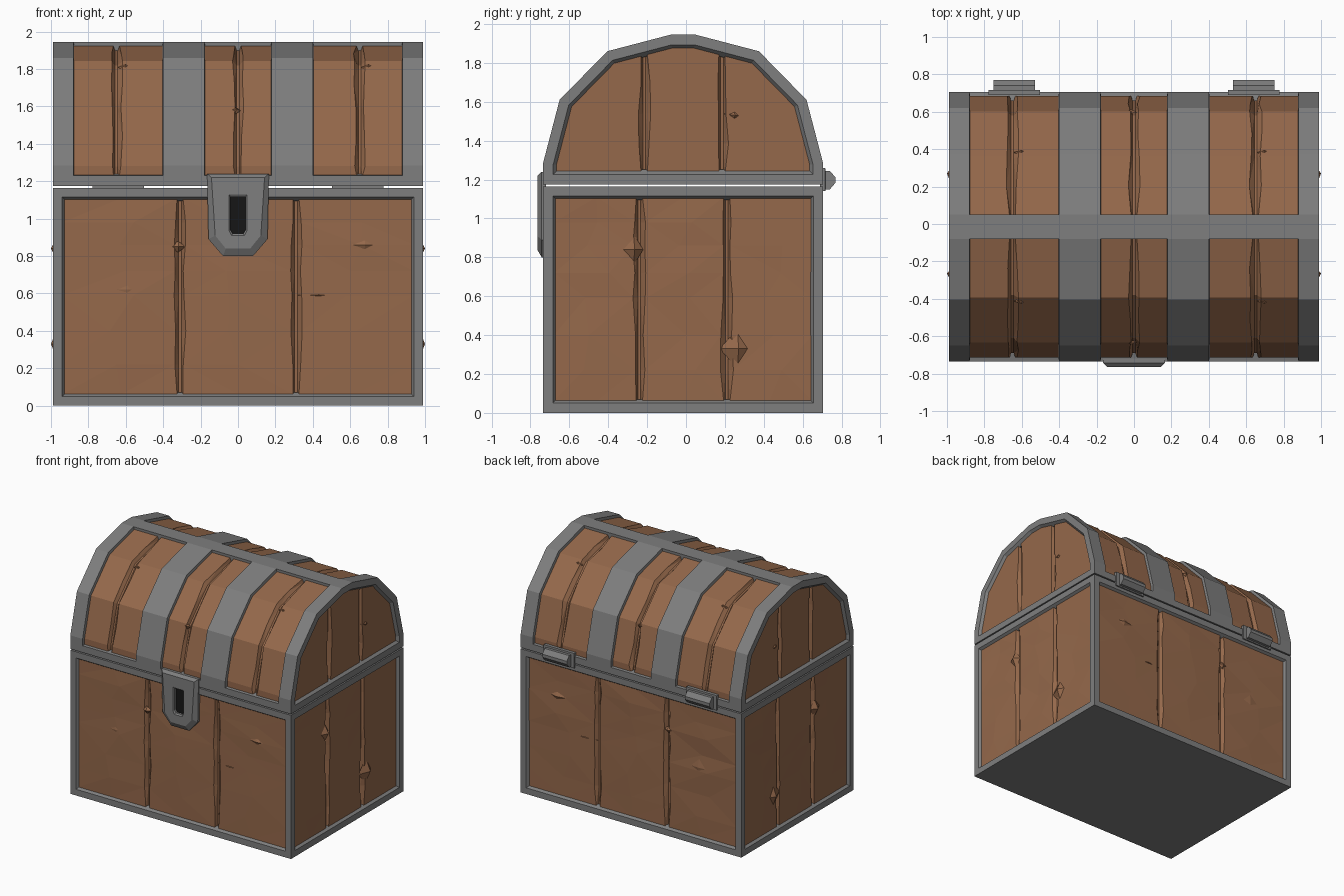
import bpy, bmesh, random
from mathutils import Vector

if "Cube" in bpy.data.objects:
    bpy.data.objects.remove(bpy.data.objects["Cube"])

random.seed(7)
CY = -0.015                  # middle of the chest shell in y
HX, HY = 0.99, 0.72          # half width, half depth of the shell
SEAM = 1.17


def material(name, color):
    m = bpy.data.materials.new(name)
    m.diffuse_color = (*color, 1)
    m.use_nodes = True
    m.node_tree.nodes["Principled BSDF"].inputs["Base Color"].default_value = m.diffuse_color
    return m


WOOD = material("wood", (0.30, 0.14, 0.07))
BLACK = material("dark_hole", (0.008, 0.008, 0.008))


def finish(bm, name, mats=()):
    me = bpy.data.meshes.new(name)
    bm.to_mesh(me)
    bm.free()
    for m in mats:
        me.materials.append(m)
    ob = bpy.data.objects.new(name, me)
    bpy.context.collection.objects.link(ob)
    return ob


def sink(bm, faces, border, bevel):
    """Frame a face: flat border, sloped lip, then a deep floor."""
    for t, d in ((border, 0), (bevel, -0.03), (0, -0.03)):
        bmesh.ops.inset_individual(bm, faces=faces, thickness=t, depth=d, use_even_offset=True)


def lerp_path(pts, t):
    i = min(int(t), len(pts) - 2)
    return Vector(pts[i]).lerp(Vector(pts[i + 1]), t - i)


def wood(name, place, u0, u1, grooves, rows, extra=(), chips=(), mids=True):
    """Sheet of planks: V grooves with ragged lips, uneven faces, raised splinters."""
    cols = [(u0, 0.02, "edge"), (u1, 0.02, "edge")] + [(u, 0.02, "edge") for u in extra]
    for g in grooves:
        cols += [(g - 0.016, 0.02, "left"), (g - 0.007, 0.045, "deep"),
                 (g + 0.007, 0.045, "deep"), (g + 0.016, 0.02, "right")]
    if mids:
        stops = [u0, *grooves, u1]
        cols += [((a + b) / 2, 0.02, "mid") for a, b in zip(stops, stops[1:])]
    cols.sort()
    bm = bmesh.new()
    grid = []
    for r, v in enumerate(rows):
        inner = 0 < r < len(rows) - 1
        line = []
        for u, d, kind in cols:
            if inner and kind == "left":
                u -= random.uniform(0, 0.018)
            if inner and kind == "right":
                u += random.uniform(0, 0.018)
            if inner and kind == "mid":
                u += random.uniform(-0.07, 0.07)
                d += random.uniform(-0.009, 0.006)
            line.append(bm.verts.new(place(u, v, d)))
        grid.append(line)
    for a, b in zip(grid, grid[1:]):
        for c in range(len(cols) - 1):
            bm.faces.new((a[c], a[c + 1], b[c + 1], b[c]))
    for u, v, wu, wv, d in chips:
        base = [bm.verts.new(place(u + x * wu, v + y * wv, 0.03))
                for x, y in ((-1, 0), (0.2, -1), (1, 0), (0.2, 1))]
        tip = bm.verts.new(place(u + 0.25 * wu, v, d))
        for i in range(4):
            bm.faces.new((base[i], base[(i + 1) % 4], tip))
    bm.normal_update()
    mid = Vector((0, CY, 0.9))
    if sum(f.normal.dot(f.calc_center_median() - mid) * f.calc_area() for f in bm.faces) < 0:
        bmesh.ops.reverse_faces(bm, faces=bm.faces[:])
    bmesh.ops.triangulate(bm, faces=bm.faces[:])
    return finish(bm, name, [WOOD])


def loft(name, rings, mats=(), last_mat=0):
    """Join equal-length point rings into a closed solid."""
    bm = bmesh.new()
    vs = [[bm.verts.new(p) for p in ring] for ring in rings]
    n = len(vs[0])
    for a, b in zip(vs, vs[1:]):
        for i in range(n):
            bm.faces.new((a[i], a[(i + 1) % n], b[(i + 1) % n], b[i]))
    bm.faces.new(vs[0])
    bm.faces.new(vs[-1]).material_index = last_mat
    bmesh.ops.recalc_face_normals(bm, faces=bm.faces[:])
    return finish(bm, name, mats)


# Body frame: box with four sunken sides
bm = bmesh.new()
bmesh.ops.create_cube(bm, size=1)
top = SEAM - 0.005
for v in bm.verts:
    v.co = (v.co.x * 2 * HX, CY + v.co.y * 2 * HY, (v.co.z + 0.5) * top)
bm.normal_update()
sink(bm, [f for f in bm.faces if abs(f.normal.z) < 0.5], 0.05, 0.02)
finish(bm, "body_frame")

# Body planks on all four sides
rows = [0.06, 0.22, 0.40, 0.59, 0.72, 0.86, 0.98, 1.11]
face_chips = [(-0.33, 0.85, 0.05, 0.03, 0.008), (0.65, 0.86, 0.12, 0.05, 0.004),
              (-0.64, 0.62, 0.20, 0.11, 0.010), (0.41, 0.59, 0.10, 0.008, 0.012)]
side_chips = [(-0.28, 0.84, 0.06, 0.08, -0.01), (0.25, 0.33, 0.08, 0.10, -0.01)]
for s, label in ((-1, "front"), (1, "back")):
    wood(label + "_planks", lambda u, v, d, s=s: (u, CY + s * (HY - d), v),
         -0.94, 0.94, (-0.31, 0.31), rows, chips=face_chips)
for s, label in ((-1, "left"), (1, "right")):
    wood(label + "_planks", lambda u, v, d, s=s: (s * (HX - d), u, v),
         -0.68, 0.65, (-0.24, 0.21), rows, chips=side_chips)

# Lid frame: faceted barrel with bands, ridge strip and sunken panels
half = [(0.72, 1.23), (0.72, 1.285), (0.635, 1.61), (0.39, 1.86), (0.065, 1.945)]
profile = [(-0.72, SEAM + 0.005)] + [(-y, z) for y, z in half] + half[::-1] + [(0.72, SEAM + 0.005)]
xs = [-0.99, -0.88, -0.40, -0.18, 0.18, 0.40, 0.88, 0.99]
bm = bmesh.new()
grid = [[bm.verts.new((x, CY + y, z)) for y, z in profile] for x in xs]
n = len(profile)
panels = []
for c in range(len(xs) - 1):
    for i in range(n):
        j = (i + 1) % n
        f = bm.faces.new((grid[c][i], grid[c][j], grid[c + 1][j], grid[c + 1][i]))
        if c in (1, 3, 5) and i in (1, 2, 3, 4, 6, 7, 8, 9):
            panels.append(f)
ends = [bm.faces.new(grid[0]), bm.faces.new(grid[-1])]
bmesh.ops.recalc_face_normals(bm, faces=bm.faces[:])
bm.normal_update()
sink(bm, ends, 0.052, 0.025)
bmesh.ops.inset_region(bm, faces=panels, thickness=0.013, depth=-0.06,
                       use_boundary=True, use_even_offset=True)
finish(bm, "lid_frame")

# Curved lid planks between the bands
for s, label in ((-1, "front"), (1, "back")):
    def curved(u, v, d, s=s):
        y, z = lerp_path(half, max(0, min(4, v)))
        k = 1 - d / 0.72
        return (u, CY + s * y * k, 1.2 + (z - 1.2) * k)
    for a, b, g, side in ((-0.88, -0.40, -0.65, "left"), (-0.18, 0.18, 0, "middle"),
                          (0.40, 0.88, 0.65, "right")):
        wood(f"lid_{label}_{side}_planks", curved, a, b, (g,),
             [0, 1, 1.5, 2, 2.5, 3, 3.5, 4], mids=False,
             chips=[(g + (0.04 if g else -0.02), 2.9 if g else 1.95, 0.035, 0.06, 0.012)])

# Arched lid end planks
arch = [(0.665, 1.235), (0.65, 1.29), (0.585, 1.58), (0.365, 1.80), (0.065, 1.88)]


def arch_top(y):
    y = abs(y)
    for (y0, z0), (y1, z1) in zip(arch, arch[1:]):
        if y >= y1:
            return z0 + (z1 - z0) * (y0 - y) / (y0 - y1)
    return arch[-1][1]


for s, label in ((-1, "left"), (1, "right")):
    wood(f"lid_{label}_end_planks",
         lambda u, v, d, s=s: (s * (HX - d), CY + u, 1.235 + v * (arch_top(u) - 1.235)),
         -0.65, 0.65, (-0.2, 0.2), [0, 0.25, 0.5, 0.75, 1], mids=False,
         extra=[k * y for y, _ in arch[2:] for k in (-1, 1)],
         chips=[(0.255, 0.5, 0.045, 0.05, 0.008)])


# Lock plate with a keyhole
def plate(y, w_top, z_top, w_low, z_low, w_tip, z_tip):
    return [(-w_top, y, z_top), (w_top, y, z_top), (w_low, y, z_low),
            (w_tip, y, z_tip), (-w_tip, y, z_tip), (-w_low, y, z_low)]


loft("lock_plate", [
    plate(-0.72, 0.165, 1.24, 0.158, 0.89, 0.08, 0.80),
    plate(-0.742, 0.165, 1.24, 0.158, 0.89, 0.08, 0.80),
    plate(-0.765, 0.142, 1.22, 0.122, 0.91, 0.065, 0.84),
    plate(-0.765, 0.048, 1.13, 0.048, 0.935, 0.034, 0.91),
    plate(-0.755, 0.040, 1.115, 0.040, 0.94, 0.028, 0.92),
    plate(-0.738, 0.040, 1.115, 0.040, 0.94, 0.028, 0.92),
], [material("metal", (0.21, 0.21, 0.21)), BLACK], 1)


# Hinges on the back
def rect(cx, y, hw, z0, z1):
    return [(cx - hw, y, z0), (cx + hw, y, z0), (cx + hw, y, z1), (cx - hw, y, z1)]


for s, label in ((-1, "left"), (1, "right")):
    cx = s * 0.64
    loft(label + "_hinge", [rect(cx, 0.69, 0.137, 1.14, 1.26), rect(cx, 0.716, 0.137, 1.14, 1.26),
                            rect(cx, 0.717, 0.11, 1.15, 1.245), rect(cx, 0.74, 0.11, 1.15, 1.245),
                            rect(cx, 0.77, 0.11, 1.185, 1.21)])

# One metal colour for every frame part
for ob in bpy.data.objects:
    if not ob.data.materials:
        ob.data.materials.append(bpy.data.materials["metal"])
